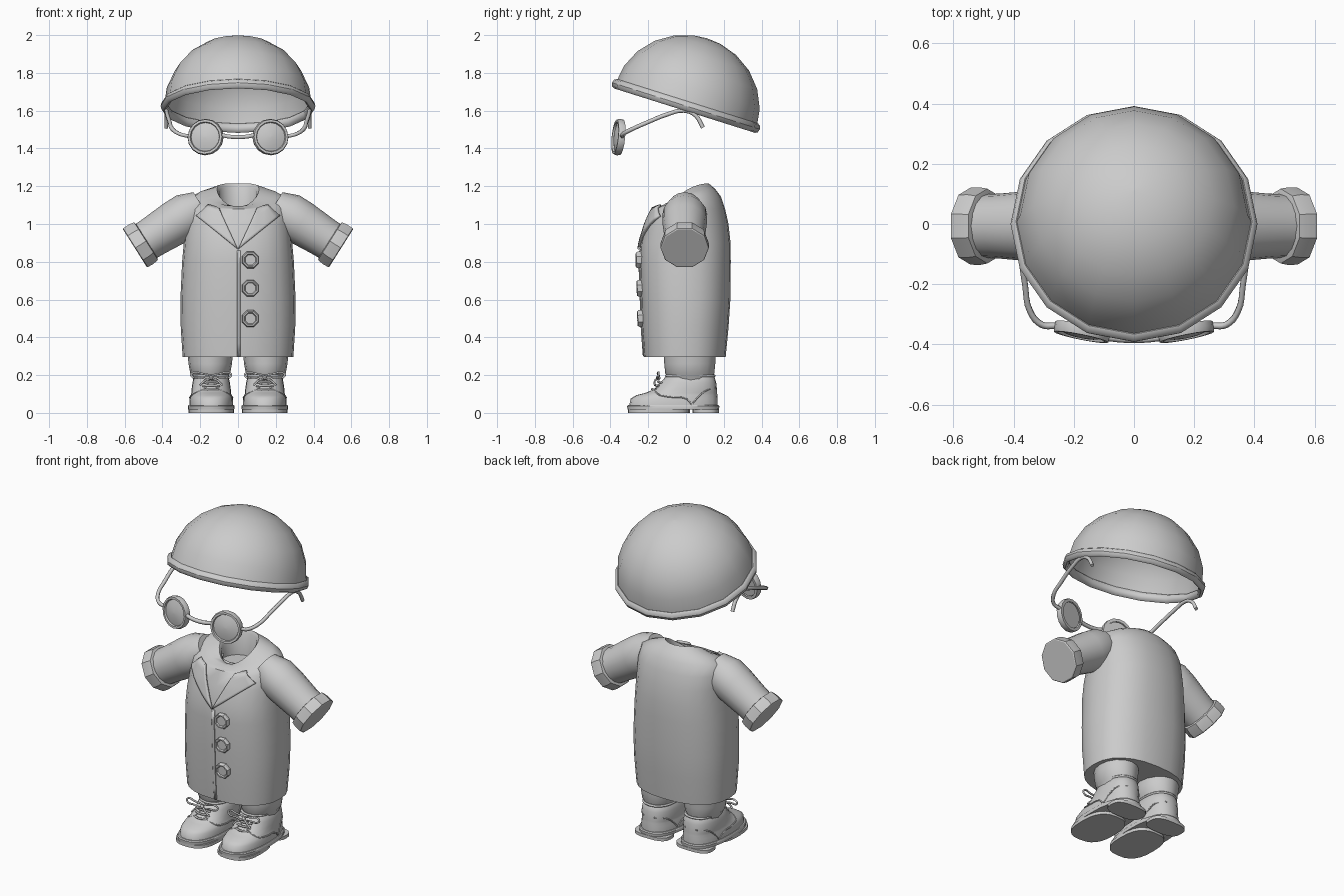
import bpy, bmesh, math
from mathutils import Vector, Matrix

if "Cube" in bpy.data.objects:
    bpy.data.objects.remove(bpy.data.objects["Cube"])

grey = bpy.data.materials.new("plain grey")
grey.diffuse_color = (0.6, 0.6, 0.6, 1)
grey.use_nodes = True
grey.node_tree.nodes["Principled BSDF"].inputs["Base Color"].default_value = grey.diffuse_color


def finish(name, bm, angle=40):
    bmesh.ops.recalc_face_normals(bm, faces=bm.faces)
    me = bpy.data.meshes.new(name)
    bm.to_mesh(me)
    bm.free()
    me.materials.append(grey)
    ob = bpy.data.objects.new(name, me)
    bpy.context.collection.objects.link(ob)
    bpy.ops.object.select_all(action='DESELECT')
    ob.select_set(True)
    bpy.context.view_layer.objects.active = ob
    bpy.ops.object.shade_smooth_by_angle(angle=math.radians(angle))
    return ob


def loft(name, rings, start=True, end=True, mat=None, angle=40):
    """Skin a list of closed point rings."""
    bm = bmesh.new()
    rows = [[bm.verts.new(p) for p in r] for r in rings]
    n = len(rows[0])
    for a, b in zip(rows, rows[1:]):
        for i in range(n):
            bm.faces.new((a[i], a[(i + 1) % n], b[(i + 1) % n], b[i]))
    if start:
        bm.faces.new(rows[0])
    if end:
        bm.faces.new(rows[-1])
    if mat:
        bm.transform(mat)
    return finish(name, bm, angle)


def ring(z, hw, yf, yb, n=24, cx=0, drop=0, e=1.0):
    """Oval ring between yf and yb; its front can dip by drop."""
    pts = []
    for i in range(n):
        t = 2 * math.pi * i / n
        c, s = math.cos(t), math.sin(t)
        x = math.copysign(abs(c) ** e, c) * hw
        y = math.copysign(abs(s) ** e, s)
        pts.append((cx + x, (yf + yb) / 2 + y * (yb - yf) / 2,
                    z - drop * ((1 - y) / 2) ** 2))
    return pts


def lathe(name, profile, n, mat, start=True, end=True, angle=40):
    return loft(name, [ring(z, r, -r, r, n) for r, z in profile], start, end, mat, angle)


def tube(name, pts, r, smooth=False, cyclic=False):
    cu = bpy.data.curves.new(name, 'CURVE')
    cu.dimensions = '3D'
    cu.bevel_depth = r
    cu.bevel_resolution = 1
    cu.use_fill_caps = True
    cu.resolution_u = 4
    sp = cu.splines.new('BEZIER' if smooth else 'POLY')
    if smooth:
        sp.bezier_points.add(len(pts) - 1)
        for b, p in zip(sp.bezier_points, pts):
            b.co = p
            b.handle_left_type = b.handle_right_type = 'AUTO'
    else:
        sp.points.add(len(pts) - 1)
        for b, p in zip(sp.points, pts):
            b.co = (*p, 1)
    sp.use_cyclic_u = cyclic
    cu.materials.append(grey)
    ob = bpy.data.objects.new(name, cu)
    bpy.context.collection.objects.link(ob)
    return ob


def aim(pos, direction):
    return Matrix.Translation(pos) @ Vector(direction).to_track_quat('Z', 'Y').to_matrix().to_4x4()


# Hat: open dome with a rolled rim, tipped back
tilt = Matrix.Translation((0, 0, 1.625)) @ Matrix.Rotation(math.radians(-17.5), 4, 'X')
R = 0.392
dome = [(R * math.cos(a), 0.375 * math.sin(a)) for a in [math.radians(d) for d in (0, 16, 32, 48, 64, 79)]]
lathe("hat_dome", dome + [(0.002, 0.375)], 16, tilt, start=False, angle=60)
rim = [(0.392 + 0.018 * math.cos(a), 0.026 * math.sin(a)) for a in [math.tau * k / 8 for k in range(9)]]
lathe("hat_rim", rim, 16, tilt, start=False, end=False, angle=60)

# Coat body, with a dipped neck opening
coat = loft("coat_body", [
    ring(.295, .293, -.223, .21, e=.85), ring(.45, .303, -.235, .225, e=.85),
    ring(.6, .305, -.24, .235, e=.85), ring(.8, .296, -.247, .237, e=.85),
    ring(.9, .287, -.24, .236, e=.85), ring(1.0, .28, -.212, .225, e=.87),
    ring(1.08, .278, -.18, .207, e=.9), ring(1.145, .268, -.155, .185, drop=.06),
    ring(1.185, .205, -.13, .155, drop=.09), ring(1.215, .112, -.1, .12, drop=.125),
    ring(1.195, .1, -.085, .108, drop=.12), ring(1.06, .1, -.085, .1)], angle=50)

# Shirt neckband inside the opening
tube("shirt_neckband", [(.1 * math.sin(a), .005 - .09 * math.cos(a), 1.085)
                        for a in [math.radians(d) for d in range(-80, 81, 20)]], .009)


def plate(name, corners, cuts=6, offset=.004, thick=.009):
    """Flat panel in x,z laid onto the front of the coat."""
    bm = bmesh.new()
    a, b, c, d = [Vector((x, -.5, z)) for x, z in corners]
    grid = [[bm.verts.new(a.lerp(b, u / cuts).lerp(d.lerp(c, u / cuts), v / cuts))
             for u in range(cuts + 1)] for v in range(cuts + 1)]
    for v in range(cuts):
        for u in range(cuts):
            bm.faces.new((grid[v][u], grid[v][u + 1], grid[v + 1][u + 1], grid[v + 1][u]))
    bmesh.ops.remove_doubles(bm, verts=bm.verts, dist=.0005)
    ob = finish(name, bm)
    sw = ob.modifiers.new("lay", 'SHRINKWRAP')
    sw.target = coat
    sw.wrap_method = 'PROJECT'
    sw.use_project_y = True
    sw.use_positive_direction = True
    sw.use_negative_direction = False
    sw.wrap_mode = 'ABOVE_SURFACE'
    sw.offset = offset
    so = ob.modifiers.new("thick", 'SOLIDIFY')
    so.thickness = thick
    so.offset = 0
    return ob


# Coat front overlap
plate("coat_front_overlap", [(-.004, .3), (.012, .3), (.012, .86), (-.004, .86)], 8, .002, .006)

for s, side in ((1, "left"), (-1, "right")):
    # Lapels
    plate(side + "_lapel", [(0, .865), (s * .215, 1.04), (s * .155, 1.092), (s * .1, 1.08)], 8, .008, .014)

    # Sleeves and cuffs
    d = Vector((s * .845, 0, -.535))
    end = Vector((s * .546, -.007, .872))
    lathe(side + "_sleeve", [(.085, -.42), (.118, -.335), (.118, -.25), (.108, -.12), (.105, -.03)],
          16, aim(end, d), angle=60)
    lathe(side + "_cuff", [(.105, -.075), (.124, -.07), (.129, -.04), (.128, -.004), (.122, 0)],
          10, aim(end, d), angle=35)

    # Glasses: lens, frame and arm
    face = aim((s * .172, -.358, 1.46), (s * .2, -1, .1))
    lathe(side + "_lens", [(.075, -.012), (.077, .008), (.045, .017), (.004, .021)], 16, face, angle=60)
    lathe(side + "_lens_frame", [(.076, -.018), (.094, -.018), (.097, 0), (.092, .018), (.08, .018), (.076, .008)],
          16, face, False, False)
    tube(side + "_glasses_arm", [(s * x, y, z) for x, y, z in (
        (.262, -.338, 1.465), (.305, -.335, 1.475), (.345, -.29, 1.5), (.362, -.2, 1.54),
        (.375, -.1, 1.58), (.38, -.01, 1.6), (.38, .05, 1.575), (.38, .09, 1.51))], .011, True)

    # Trouser leg
    cx = s * .147
    loft(side + "_trouser_leg", [
        ring(.13, .08, -.08, .13, 16, cx), ring(.195, .095, -.1, .145, 16, cx),
        ring(.21, .106, -.11, .15, 16, cx), ring(.26, .115, -.115, .155, 16, cx),
        ring(.34, .122, -.12, .16, 16, cx)], angle=50)

    # Shoe: sole, heel and upper
    cx = s * .142
    loft(side + "_shoe_sole", [ring(z, w, a, b, 24, cx, e=.8) for z, w, a, b in (
        (.018, .122, -.31, .175), (.036, .124, -.312, .177), (.042, .12, -.307, .172))])
    loft(side + "_shoe_front_sole", [ring(z, .12, -.308, .02, 24, cx, e=.75) for z in (0, .019)])
    loft(side + "_shoe_heel", [ring(z, .115, .035, .176, 24, cx, e=.7) for z in (0, .019)])
    sections = ((.04, .115, -.3, .168), (.075, .114, -.293, .168), (.093, .108, -.265, .166),
                (.106, .105, -.215, .165), (.125, .104, -.168, .164), (.16, .099, -.135, .16),
                (.195, .09, -.105, .15))
    loft(side + "_shoe_upper", [ring(z, w, a, b, 24, cx, e=.85) for z, w, a, b in sections] +
         [ring(.2, .084, -.098, .144, 24, cx, e=.85)], angle=55)
    tube(side + "_shoe_collar", ring(.196, .09, -.105, .15, 20, cx, e=.85), .007, cyclic=True)

    def skin(y, z):
        """Half width of the upper at a given depth and height."""
        for (z0, w0, a0, b0), (z1, w1, a1, b1) in zip(sections, sections[1:]):
            if z <= z1:
                break
        f = min(1, (z - z0) / (z1 - z0))
        w, a, b = w0 + f * (w1 - w0), a0 + f * (a1 - a0), b0 + f * (b1 - b0)
        q = min(1, abs((y - (a + b) / 2) / ((b - a) / 2)))
        return w * (1 - q ** (2 / .85)) ** (.85 / 2)

    # Stitched panel edges on both flanks
    for k in (1, -1):
        for part, path in (("lace_panel_edge", ((-.13, .165), (-.155, .135), (-.15, .1), (-.09, .085), (0, .075), (.03, .045))),
                           ("heel_panel_edge", ((.035, .05), (.07, .09), (.11, .12), (.158, .13)))):
            tube(f"{side}_shoe_{part}", [(cx + k * skin(y, z), y, z) for y, z in path], .004, True)

    # Laces and bow
    for y, z, w in ((-.178, .122, .04), (-.16, .142, .045), (-.145, .16, .045)):
        tube(side + "_lace_rung", [(cx - w, y + .016, z), (cx, y - .002, z + .004), (cx + w, y + .016, z)], .006, True)
    for k in (1, -1):
        tube(side + "_lace_loop", [(cx, -.142, .183), (cx + k * .05, -.15, .208), (cx + k * .1, -.145, .21),
                                   (cx + k * .105, -.147, .195), (cx + k * .05, -.152, .186)], .0055, True, True)
        tube(side + "_lace_tail", [(cx, -.145, .183), (cx + k * .035, -.165, .17),
                                   (cx + k * .06, -.165, .145)], .0055, True)
    lathe(side + "_lace_knot", [(.006, -.012), (.013, 0), (.006, .012)], 8, aim((cx, -.148, .185), (0, -1, 0)))

# Glasses bridge
tube("glasses_bridge", [(-.085, -.377, 1.47), (-.04, -.382, 1.462), (.04, -.382, 1.462), (.085, -.377, 1.47)], .012, True)

# Coat buttons: octagons with a raised rim
for z, y, tip in ((.81, -.248, 0), (.66, -.243, -.03), (.5, -.24, -.06)):
    lathe("coat_button", [(.046, -.015), (.048, .006), (.042, .017), (.034, .017), (.029, .009)],
          8, aim((.065, y, z), (.05, -1, tip)) @ Matrix.Rotation(math.pi / 8, 4, 'Z'), angle=30)
